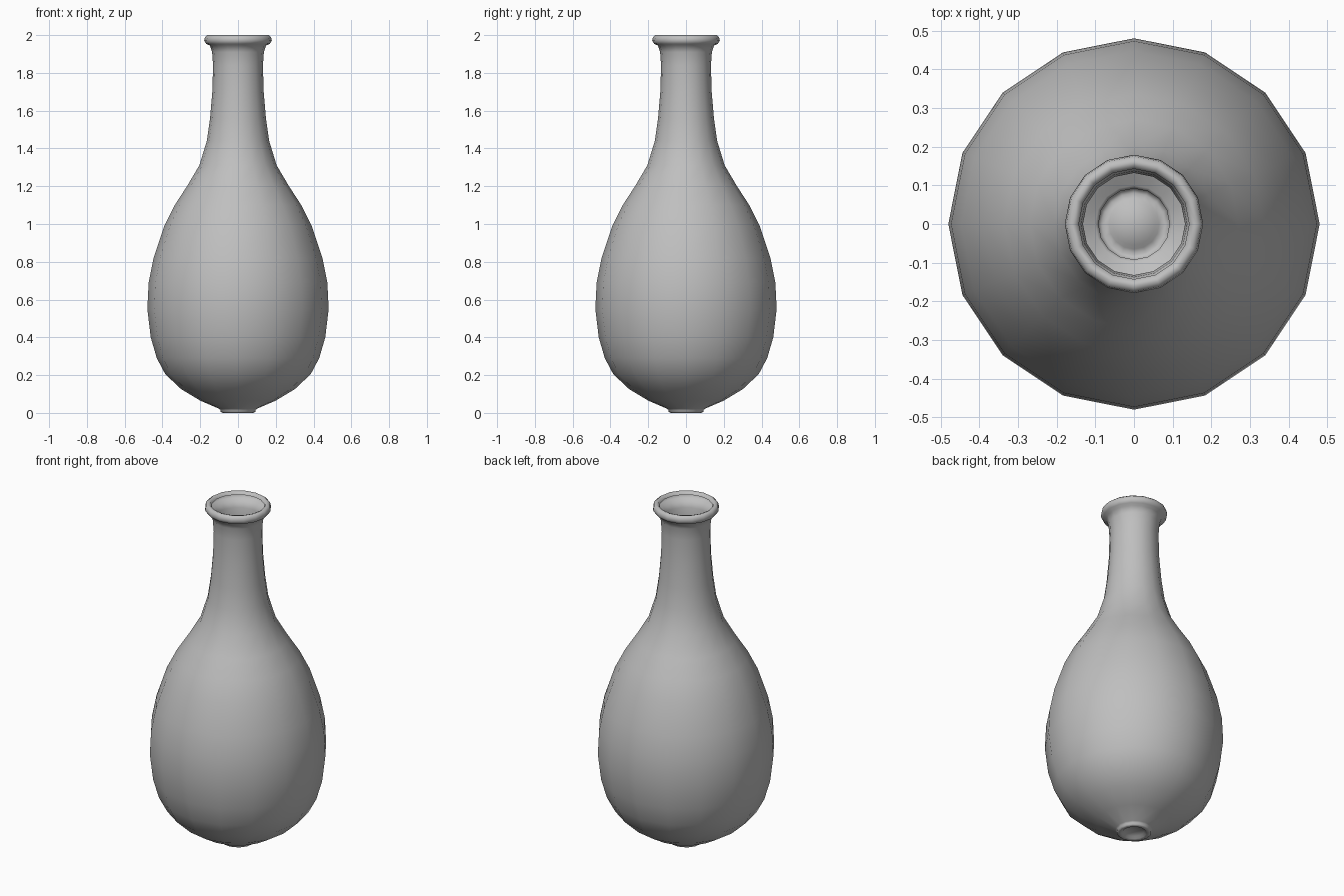
import bpy
import bmesh
from math import cos, sin, tau

cube = bpy.data.objects.get("Cube")
if cube:
    bpy.data.objects.remove(cube, do_unlink=True)

SIDES = 16

# Plain grey ceramic
grey = bpy.data.materials.new("grey ceramic")
grey.use_nodes = True
colour = (0.52, 0.52, 0.52, 1)
grey.diffuse_color = colour
grey.node_tree.nodes["Principled BSDF"].inputs["Base Color"].default_value = colour


def lathe(name, profile):
    """Spin (radius, height) points around the z axis; radius 0 makes a pole."""
    bm = bmesh.new()
    rings = []
    for r, z in profile:
        if r == 0:
            rings.append([bm.verts.new((0, 0, z))] * SIDES)
        else:
            rings.append([bm.verts.new((r * cos(tau * i / SIDES), r * sin(tau * i / SIDES), z))
                          for i in range(SIDES)])
    for low, high in zip(rings, rings[1:]):
        for i in range(SIDES):
            j = (i + 1) % SIDES
            corners = dict.fromkeys((low[i], low[j], high[j], high[i]))
            bm.faces.new(list(corners)).smooth = True
    mesh = bpy.data.meshes.new(name)
    bm.to_mesh(mesh)
    bm.free()
    mesh.materials.append(grey)
    obj = bpy.data.objects.new(name, mesh)
    bpy.context.collection.objects.link(obj)
    return obj


# Foot ring, belly, neck and rolled lip in one continuous skin
lathe("bottle", [
    (0, 0.02), (0.055, 0.015), (0.065, 0.004), (0.08, 0), (0.092, 0.005), (0.092, 0.015),
    (0.1, 0.022), (0.2, 0.065), (0.3, 0.125), (0.385, 0.205), (0.43, 0.29), (0.462, 0.4),
    (0.48, 0.55), (0.473, 0.69), (0.447, 0.82), (0.39, 0.99), (0.335, 1.1), (0.27, 1.2),
    (0.205, 1.31), (0.165, 1.44), (0.148, 1.56), (0.136, 1.7), (0.132, 1.84), (0.137, 1.91),
    (0.149, 1.945), (0.168, 1.953), (0.179, 1.97), (0.175, 1.99), (0.162, 2), (0.149, 1.996),
    (0.1425, 1.983),
])
